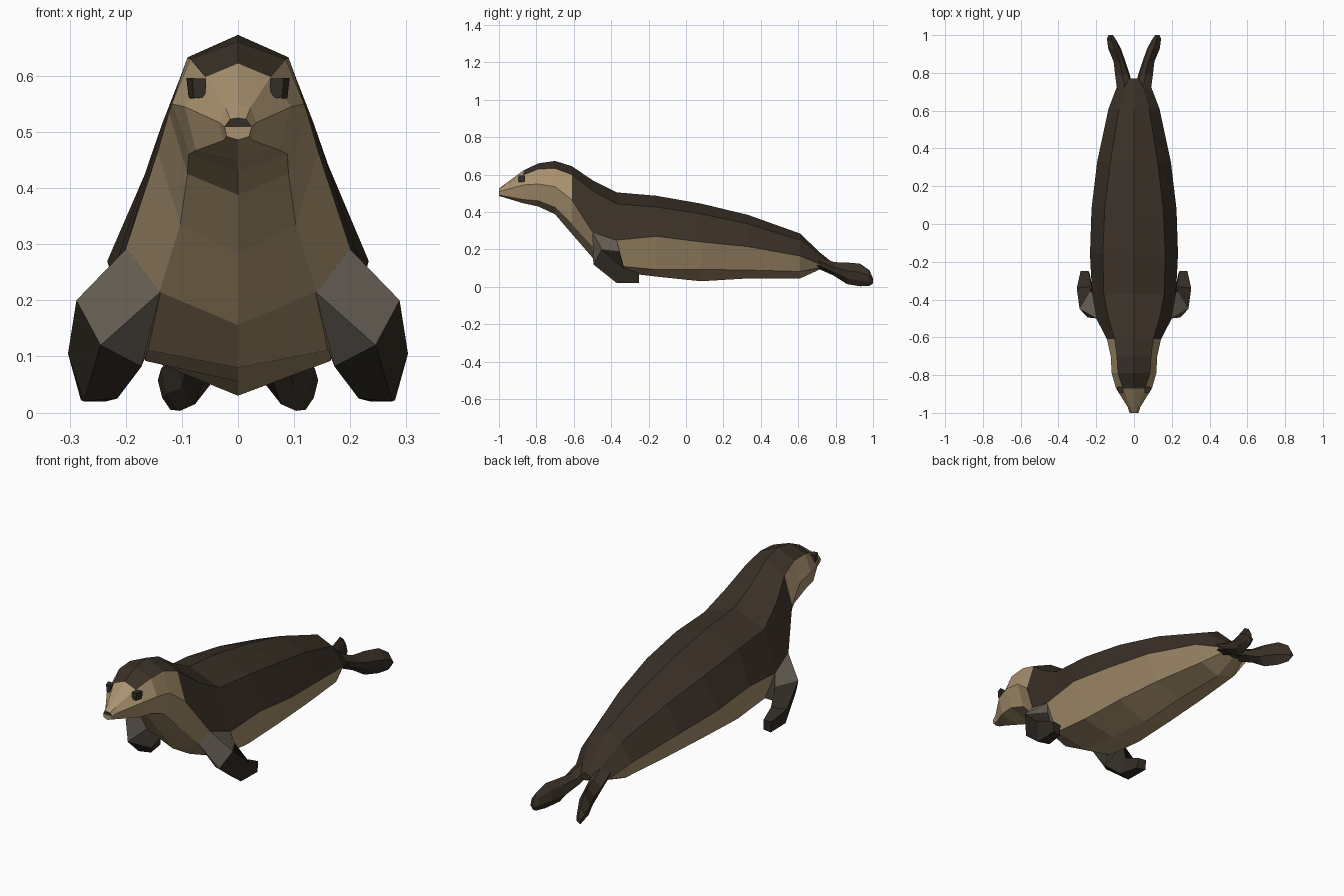
import bpy, bmesh


def material(name, rgb):
    m = bpy.data.materials.new(name)
    m.diffuse_color = (*rgb, 1)
    return m


DARK = material("dark brown fur", (.042, .030, .020))
TAN = material("tan fur", (.40, .29, .16))
GREY = material("grey brown skin", (.14, .12, .095))
FOOT = material("dark flipper skin", (.032, .025, .018))
BLACK = material("eye and nose brown", (.035, .027, .019))


def make(name, rings, mats, rule, caps=None):
    """Loft closed rings; rule(segment, side) gives the material index."""
    bm = bmesh.new()
    vs = [[bm.verts.new(p) for p in r] for r in rings]
    n = len(rings[0])
    for i in range(len(rings) - 1):
        for j in range(n):
            k = (j + 1) % n
            f = bm.faces.new((vs[i][j], vs[i][k], vs[i + 1][k], vs[i + 1][j]))
            f.material_index = rule(i, j)
    for end in (0, -1):
        if caps and end == 0:
            for idx, mat in caps:
                f = bm.faces.new([vs[0][q] for q in idx])
                f.material_index = mat
        else:
            bm.faces.new(vs[end]).material_index = rule(
                0 if end == 0 else len(rings) - 2, 0)
    bmesh.ops.recalc_face_normals(bm, faces=bm.faces)
    me = bpy.data.meshes.new(name)
    bm.to_mesh(me)
    bm.free()
    for m in mats:
        me.materials.append(m)
    ob = bpy.data.objects.new(name, me)
    bpy.context.collection.objects.link(ob)
    return ob


def pair(name, rings, mats, rule):
    for side, s in (("left", 1), ("right", -1)):
        make(side + "_" + name,
             [[(s * x, y, z) for x, y, z in r] for r in rings], mats, rule)


# Body: y, top z, shoulder x z, flank x z, belly edge x z, bottom z
sections = [
    (-1.00, .525, .014, .523, .024, .509, .020, .492, .486),
    (-.97, .548, .022, .543, .033, .517, .026, .485, .477),
    (-.87, .622, .058, .598, .095, .545, .075, .467, .447),
    (-.79, .660, .085, .630, .118, .550, .088, .460, .430),
    (-.70, .673, .090, .633, .123, .535, .090, .425, .388),
    (-.61, .645, .102, .600, .143, .465, .103, .335, .283),
    (-.50, .570, .135, .515, .200, .293, .140, .215, .156),
    (-.37, .505, .160, .443, .222, .250, .165, .112, .080),
    (-.16, .487, .165, .427, .233, .270, .165, .092, .055),
    (.08, .445, .155, .390, .225, .240, .155, .093, .030),
    (.33, .385, .125, .337, .195, .215, .135, .090, .045),
    (.61, .285, .080, .250, .135, .165, .100, .082, .045),
    (.72, .180, .050, .165, .093, .120, .060, .103, .095),
    (.77, .140, .015, .135, .030, .120, .020, .108, .104),
]
body = [[(0, y, t), (a, y, za), (b, y, zb), (c, y, zc), (0, y, d),
         (-c, y, zc), (-b, y, zb), (-a, y, za)]
        for y, t, a, za, b, zb, c, zc, d in sections]


def coat(i, j):
    band = min(j, 7 - j)          # 0 back, 1 side, 2 flank, 3 belly
    if i >= 12:
        return 0
    if band == 0:
        return 0 if i >= 2 else 1
    if band == 1:
        return 0 if i >= 5 else 1
    return 1


make("body", body, [DARK, TAN, BLACK], coat,
     [((0, 1, 7), 2), ((1, 2, 6, 7), 2), ((2, 3, 5, 6), 1), ((3, 4, 5), 1)])

# Front flippers: shoulder, elbow, wrist, tip
pair("front_flipper", [
    [(.198, -.50, .293), (.138, -.50, .215), (.16, -.37, .112), (.218, -.37, .25)],
    [(.288, -.45, .20), (.245, -.495, .12), (.172, -.42, .082), (.23, -.355, .19)],
    [(.303, -.34, .105), (.275, -.37, .02), (.215, -.36, .025), (.225, -.33, .10)],
    [(.283, -.25, .075), (.28, -.25, .022), (.235, -.26, .02), (.24, -.25, .07)],
], [GREY, FOOT], lambda i, j: min(i, 1))


# Rear flippers: y, inner x, outer x, bottom z, top z
def leaf(y, xi, xo, zb, zt):
    m, h = (xi + xo) / 2, zt - zb
    return [(m, y, zt), (xo, y, zb + h * .62), (xo - .008, y, zb + h * .25),
            (m, y, zb), (xi, y, zb + h * .35), (xi + .008, y, zb + h * .75)]


pair("rear_flipper", [leaf(*s) for s in (
    (.70, .002, .088, .10, .17), (.79, .022, .100, .06, .132),
    (.86, .045, .108, .015, .130), (.93, .070, .137, .003, .124),
    (.98, .098, .143, .005, .09), (1.0, .112, .135, .018, .045))],
    [DARK], lambda i, j: 0)

# Eyes
pair("eye", [
    [(.057, y, .595), (.088 + d, y, .596), (.084 + d, y, .56), (.058, y, .562)]
    for y, d in ((-.895, -.006), (-.862, .004))], [BLACK], lambda i, j: 0)
